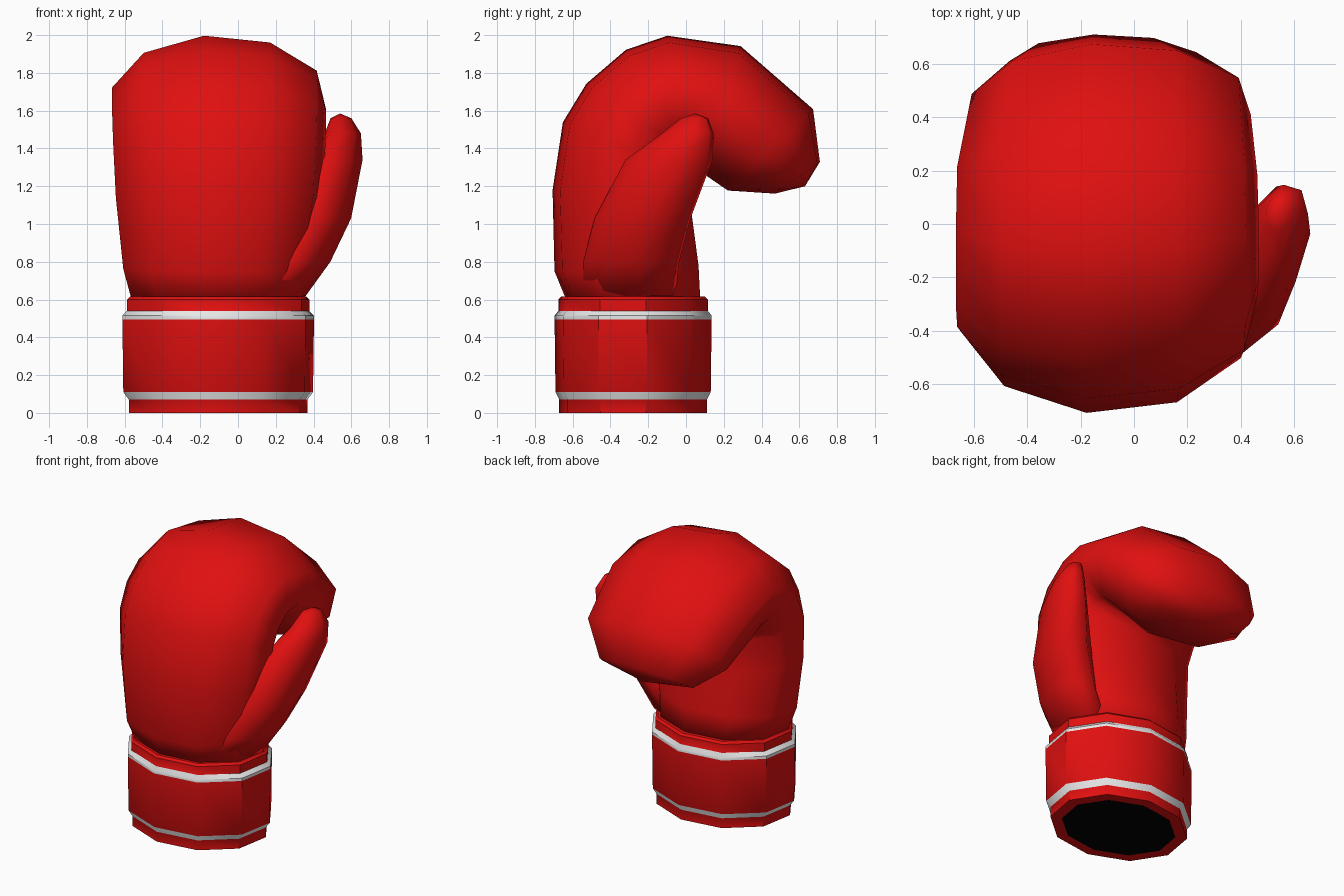
import bpy, bmesh, math
from mathutils import Vector

cube = bpy.data.objects.get("Cube")
if cube:
    bpy.data.objects.remove(cube, do_unlink=True)


def material(name, rgb):
    m = bpy.data.materials.new(name)
    m.use_nodes = True
    m.diffuse_color = (*rgb, 1)
    bsdf = m.node_tree.nodes["Principled BSDF"]
    bsdf.inputs["Base Color"].default_value = (*rgb, 1)
    bsdf.inputs["Roughness"].default_value = 0.6
    return m


RED = material("red leather", (0.75, 0.005, 0.005))
WHITE = material("white trim", (0.8, 0.8, 0.8))
BLACK = material("black opening", (0.0, 0.0, 0.0))


def loft(name, rings, mats, start=None, tip=None, angle=180, bands=()):
    """Skin a list of rings; start and tip are optional closing points."""
    bm = bmesh.new()
    loops = [[bm.verts.new(p) for p in ring] for ring in rings]
    n = len(loops[0])
    for k, (a, b) in enumerate(zip(loops, loops[1:])):
        for i in range(n):
            j = (i + 1) % n
            f = bm.faces.new((a[i], a[j], b[j], b[i]))
            f.material_index = 1 if k in bands else 0
    for loop, point in ((loops[0], start), (loops[-1], tip)):
        if point:
            v = bm.verts.new(point)
            for i in range(n):
                bm.faces.new((loop[i], loop[(i + 1) % n], v))
        else:
            bm.faces.new(loop)
    bmesh.ops.recalc_face_normals(bm, faces=bm.faces)
    mesh = bpy.data.meshes.new(name)
    bm.to_mesh(mesh)
    bm.free()
    for m in mats:
        mesh.materials.append(m)
    ob = bpy.data.objects.new(name, mesh)
    bpy.context.collection.objects.link(ob)
    bpy.ops.object.select_all(action='DESELECT')
    ob.select_set(True)
    bpy.context.view_layer.objects.active = ob
    bpy.ops.object.shade_smooth_by_angle(angle=math.radians(angle))
    return ob


ANGLES = [math.radians(98 + 36 * i) for i in range(10)]


def hand_ring(outer, inner, cx, rx):
    """Ten-sided section spanning the back of the hand to the palm."""
    o, i = Vector((0, *outer)), Vector((0, *inner))
    mid, half = (o + i) / 2, (o - i) / 2
    return [Vector((cx + rx * math.cos(a), 0, 0)) + mid + half * math.sin(a)
            for a in ANGLES]


# Hand: outer point, palm point, centre x, half width
sections = [
    ((-0.63, 0.58), (0.08, 0.58), -0.105, 0.46),
    ((-0.70, 0.75), (0.07, 0.78), -0.115, 0.50),
    ((-0.71, 1.18), (0.03, 1.08), -0.10, 0.555),
    ((-0.655, 1.54), (0.0, 1.28), -0.10, 0.57),
    ((-0.53, 1.745), (0.02, 1.36), -0.10, 0.575),
    ((-0.32, 1.925), (0.05, 1.36), -0.10, 0.575),
    ((-0.1, 2.0), (0.08, 1.33), -0.10, 0.575),
    ((0.29, 1.945), (0.11, 1.25), -0.10, 0.57),
    ((0.675, 1.61), (0.22, 1.175), -0.085, 0.53),
    ((0.71, 1.33), (0.47, 1.16), -0.10, 0.37),
]
loft("padded_hand", [hand_ring(*s) for s in sections], [RED],
     tip=(-0.1, 0.63, 1.2))


# Thumb: slanted oval sections (centre, half thickness, half depth)
def thumb_ring(c, rx, ry, turn=math.radians(-17)):
    ring = []
    for k in range(8):
        a = math.tau * (k + 0.5) / 8
        x, y = rx * math.cos(a) * 1.06, ry * math.sin(a) * 1.06
        ring.append((c[0] + x * math.cos(turn) - y * math.sin(turn),
                     c[1] + x * math.sin(turn) + y * math.cos(turn), c[2]))
    return ring


thumb = [
    ((0.19, -0.30, 0.62), 0.15, 0.24),
    ((0.30, -0.29, 0.80), 0.17, 0.25),
    ((0.41, -0.23, 1.03), 0.17, 0.25),
    ((0.515, -0.09, 1.34), 0.125, 0.23),
    ((0.555, 0.01, 1.48), 0.085, 0.135),
    ((0.545, 0.045, 1.56), 0.05, 0.07),
]
loft("thumb", [thumb_ring(*t) for t in thumb], [RED], tip=(0.54, 0.05, 1.585))


# Cuff: height, half width, half depth
def cuff_ring(z, rx, ry):
    return [(-0.105 + rx * math.cos(a), -0.28 - ry * math.sin(a), z)
            for a in ANGLES]


cuff = [
    (0.0, 0.40, 0.325), (0.0, 0.48, 0.395), (0.07, 0.48, 0.395),
    (0.11, 0.51, 0.415), (0.495, 0.515, 0.42), (0.515, 0.515, 0.42),
    (0.54, 0.49, 0.40), (0.60, 0.49, 0.40), (0.615, 0.475, 0.385),
    (0.615, 0.40, 0.32),
]
loft("wrist_cuff", [cuff_ring(*c) for c in cuff], [RED, WHITE],
     angle=38, bands=(2, 4, 5))

# Dark opening set into the underside
loft("wrist_opening", [cuff_ring(0.0, 0.40, 0.325), cuff_ring(0.006, 0.40, 0.325)],
     [BLACK], angle=38)
bpy.data.objects["wrist_opening"].location.z = -0.001
